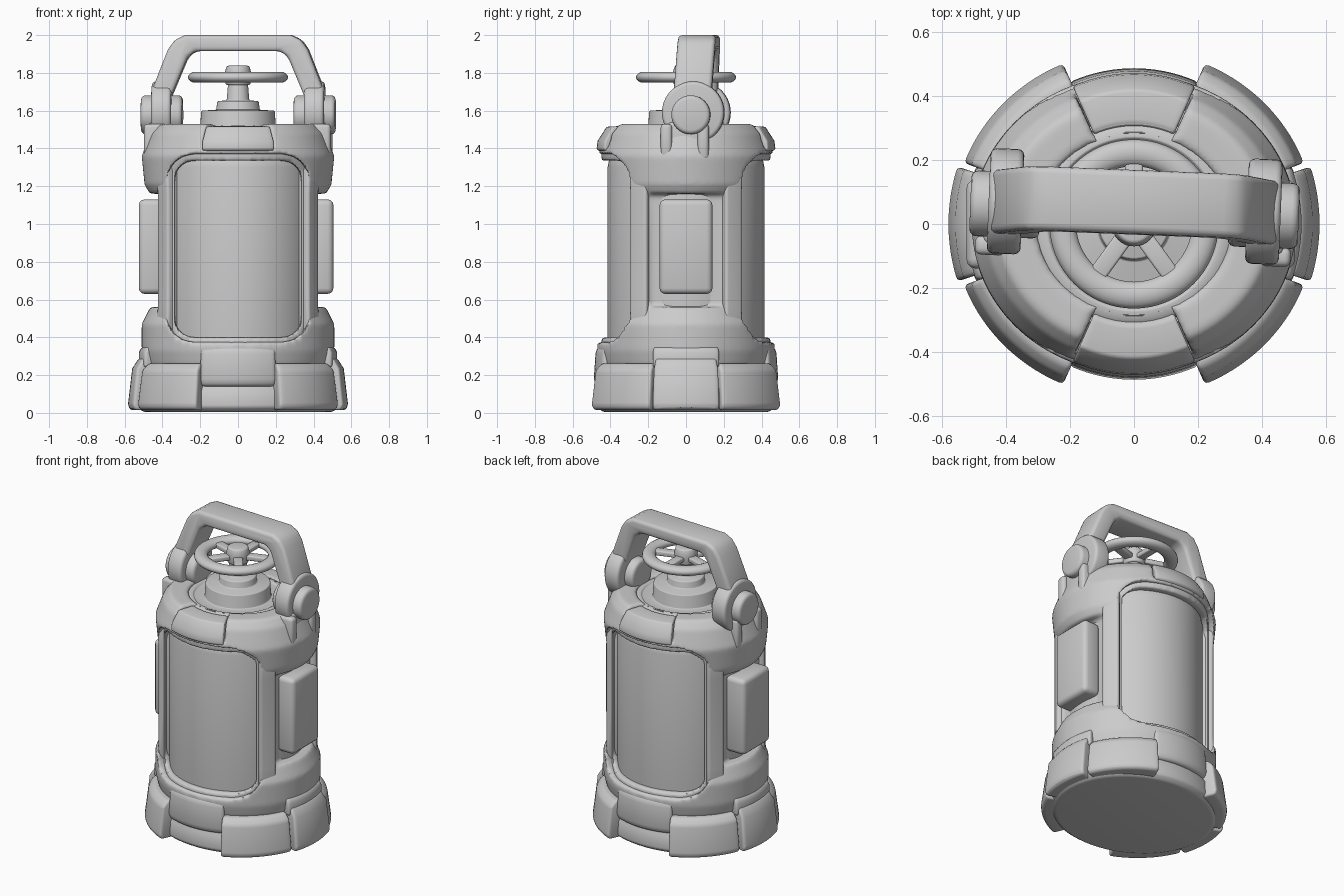
import bpy, bmesh
from math import sin, cos, pi, radians
from mathutils import Matrix

if "Cube" in bpy.data.objects:
    bpy.data.objects.remove(bpy.data.objects["Cube"])


def make(name, bm):
    bmesh.ops.remove_doubles(bm, verts=bm.verts, dist=1e-5)
    bmesh.ops.recalc_face_normals(bm, faces=bm.faces)
    me = bpy.data.meshes.new(name)
    bm.to_mesh(me)
    bm.free()
    ob = bpy.data.objects.new(name, me)
    bpy.context.collection.objects.link(ob)
    return ob


def activate(ob):
    bpy.ops.object.select_all(action='DESELECT')
    bpy.context.view_layer.objects.active = ob
    ob.select_set(True)


def modify(ob, kind, **settings):
    activate(ob)
    m = ob.modifiers.new(kind.lower(), kind)
    for k, v in settings.items():
        setattr(m, k, v)
    bpy.ops.object.modifier_apply(modifier=m.name)


def finish(ob, bevel=0.0, angle=35):
    if bevel:
        modify(ob, 'BEVEL', width=bevel, segments=3, limit_method='ANGLE', angle_limit=radians(30))
    activate(ob)
    bpy.ops.object.shade_smooth_by_angle(angle=radians(angle))
    return ob


def sweep(name, prof, a0=0, a1=360, n=64, ky=1.0):
    """Sweep a closed (radius, z) profile round z, in degrees; arcs get end caps."""
    bm = bmesh.new()
    full = a1 - a0 >= 360
    rings = []
    for i in range(n if full else n + 1):
        a = radians(a0 + (a1 - a0) * i / n)
        rings.append([bm.verts.new((r * cos(a), r * sin(a) * ky, z)) for r, z in prof])
    on_axis = prof[0][0] == 0 and prof[-1][0] == 0
    k = len(prof)
    for i in range(n):
        p, q = rings[i], rings[(i + 1) % len(rings)]
        for j in range(k - 1 if on_axis else k):
            bm.faces.new((p[j], q[j], q[(j + 1) % k], p[(j + 1) % k]))
    if not full:
        bm.faces.new(rings[0])
        bm.faces.new(rings[-1])
    return make(name, bm)


def prism(name, outline, y0, y1):
    """Extrude an (x, z) outline along y."""
    bm = bmesh.new()
    a = [bm.verts.new((x, y0, z)) for x, z in outline]
    b = [bm.verts.new((x, y1, z)) for x, z in outline]
    bm.faces.new(a)
    bm.faces.new(b)
    for i in range(len(a)):
        j = (i + 1) % len(a)
        bm.faces.new((a[i], a[j], b[j], b[i]))
    return make(name, bm)


def box(name, x0, x1, y0, y1, z0, z1):
    return prism(name, [(x0, z0), (x1, z0), (x1, z1), (x0, z1)], y0, y1)


def rounded(hx, z0, z1, r):
    pts = []
    for cx, cz, s in ((hx - r, z1 - r, 0), (r - hx, z1 - r, 90), (r - hx, z0 + r, 180), (hx - r, z0 + r, 270)):
        pts += [(cx + r * cos(radians(s + t)), cz + r * sin(radians(s + t))) for t in (0, 22.5, 45, 67.5, 90)]
    return pts


def cut(ob, cutter):
    cutter.hide_render = True
    modify(ob, 'BOOLEAN', object=cutter, operation='DIFFERENCE', solver='EXACT')
    bpy.data.objects.remove(cutter)


def disc_x(name, r, x0, x1, y, z, bevel):
    """Cylinder lying along x."""
    ob = sweep(name, [(0, x0), (r, x0), (r, x1), (0, x1)], n=40)
    ob.data.transform(Matrix.Translation((0, y, z)) @ Matrix.Rotation(pi / 2, 4, 'Y'))
    return finish(ob, bevel)


# Tank inside the frame
finish(sweep('tank', [(0, .2), (.40, .2), (.415, .4), (.415, 1.30), (.405, 1.35), (.38, 1.38), (0, 1.38)], n=96))

# Protective frame and window rim: front and back windows, side recesses, top notches
frame = sweep('frame', [(.43, .22), (.49, .25), (.51, .33), (.51, .47), (.465, .56), (.462, 1.15), (.495, 1.21),
                        (.51, 1.36), (.465, 1.48), (.42, 1.53), (.305, 1.53), (.305, 1.46), (.37, 1.38), (.37, .22)],
              n=96, ky=.92)
rim = sweep('window_rim', [(.385, .30), (.448, .30), (.448, 1.42), (.385, 1.42)], n=96)
cut(frame, prism('window_cutter', rounded(.375, .375, 1.37, .14), -1, 1))
cut(rim, prism('rim_cutter', rounded(.335, .40, 1.335, .10), -1, 1))
for s in (-1, 1):
    for part in (frame, rim):
        x0, x1 = sorted((s * .394, s * .7))
        cut(part, box('recess_cutter', x0, x1, -.20, .21, .56, 1.16))
    a = 180 + 90 * s
    cut(frame, sweep('notch_cutter', [(.29, 1.395), (.7, 1.395), (.7, 1.6), (.29, 1.6)], a - 24.5, a + 24.5, 14))
for part in (frame, rim):
    modify(part, 'REMESH', mode='VOXEL', voxel_size=.013)
    modify(part, 'SMOOTH', factor=.5, iterations=4)
    finish(part, angle=60)

# Raised uprights either side of each recess
for i, a in enumerate((32.5, 147.5, 212.5, 327.5)):
    finish(sweep(f'upright_{i}', [(.40, .42), (.484, .42), (.478, .56), (.478, 1.16), (.484, 1.30), (.40, 1.30)],
                 a - 6.5, a + 6.5, 6), .016)

# Side panels in the recesses
for name, x0, x1 in (('left_panel', -.525, -.38), ('right_panel', .38, .505)):
    finish(box(name, x0, x1, -.14, .14, .63, 1.13), .03)

# Base
finish(sweep('base', [(0, .005), (.50, .005), (.535, .03), (.53, .12), (.51, .15), (.49, .30), (0, .30)], ky=.88), .012)

# Corner and side bumpers of the base
for i, (a0, a1) in enumerate(((20.5, 67), (113, 159.5), (200.5, 247), (293, 339.5))):
    finish(sweep(f'corner_bumper_{i}', [(.42, .015), (.555, .015), (.57, .04), (.545, .225), (.51, .262), (.42, .262)],
                 a0, a1, 14, ky=.96), .02)
for name, a in (('right_bumper', 0), ('left_bumper', 180)):
    finish(sweep(name, [(.42, .015), (.57, .015), (.583, .04), (.56, .235), (.525, .29), (.42, .295)],
                 a - 18, a + 18, 12), .02)
    finish(sweep(name + '_upper_lip', [(.42, .24), (.525, .24), (.525, .32), (.51, .35), (.42, .35)],
                 a - 20, a + 20, 12), .015)

# Front and back pads: lower and upper
for name, a in (('front', 270), ('back', 90)):
    finish(sweep(name + '_lower_pad', [(.38, .14), (.475, .14), (.488, .18), (.478, .33), (.455, .36), (.38, .36)],
                 a - 25, a + 25, 14), .018)
    finish(sweep(name + '_upper_pad', [(.305, 1.40), (.44, 1.375), (.474, 1.395), (.468, 1.44), (.42, 1.515),
                                       (.32, 1.52), (.305, 1.51)], a - 24, a + 24, 14), .012)

# Stepped cap and valve stem
finish(sweep('cap', [(0, 1.36), (.32, 1.36), (.32, 1.50), (.30, 1.515), (.27, 1.52), (.265, 1.51), (.20, 1.51),
                     (.195, 1.60), (.115, 1.605), (.11, 1.65), (.06, 1.655), (.052, 1.75), (0, 1.75)]), .007)

# Valve wheel: rim, hub, five spokes
finish(sweep('wheel_rim', [(.223 + .042 * cos(t * pi / 8), 1.777 + .029 * sin(t * pi / 8)) for t in range(16)]))
finish(sweep('wheel_hub', [(0, 1.735), (.065, 1.735), (.07, 1.80), (.06, 1.838), (0, 1.838)], n=32), .01)
for i in range(5):
    spoke = box(f'wheel_spoke_{i}', .04, .20, -.028, .028, 1.76, 1.792)
    spoke.data.transform(Matrix.Rotation(radians(18 + 72 * i), 4, 'Z'))
    finish(spoke, .008)

# Carry handle with pivots, turned slightly about z
half = [(.455, 1.50), (.455, 1.71), (.37, 1.925), (.335, 1.975), (.28, 2.0)]
inner = [(.225, 1.915), (.265, 1.885), (.355, 1.67), (.355, 1.50)]
outline = half + [(-x, z) for x, z in reversed(half)] + [(-x, z) for x, z in reversed(inner)] + inner
handle = prism('handle', outline, -.10, .10)
shear = Matrix.Identity(4)
shear[1][2] = .06
handle.data.transform(Matrix.Translation((0, .045, 1.575)) @ shear @ Matrix.Translation((0, 0, -1.575)))
group = [finish(handle, .022)]
for side, s in (('right', 1), ('left', -1)):
    def span(a, b):
        return sorted((s * a, s * b))
    group.append(disc_x(side + '_pivot_boss', .165, *span(.352, .458), .055, 1.59, .02))
    group.append(disc_x(side + '_pivot_bolt', .103, *span(.295, .515), .045, 1.578, .022))
    # Lug: two fins and a web running down into the frame
    group.append(finish(box(side + '_pivot_web', *span(.36, .47), -.08, .12, 1.34, 1.54), .02))
    for tag, y in (('front', -.085), ('back', .11)):
        group.append(finish(box(f'{side}_{tag}_fin', *span(.36, .495), y - .03, y + .03, 1.34, 1.53), .02))
for ob in group:
    ob.data.transform(Matrix.Rotation(radians(-2.3), 4, 'Z'))
